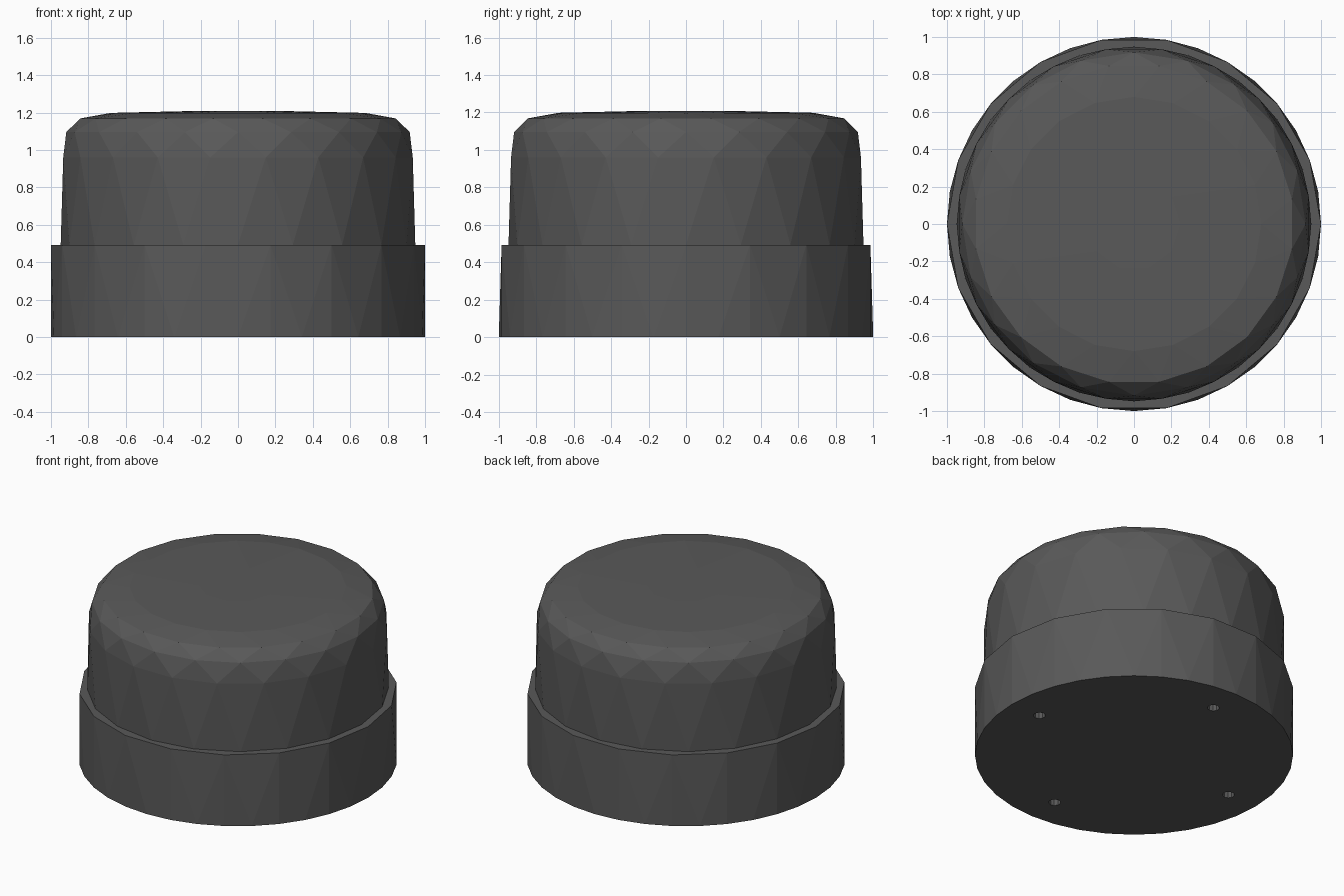
import bpy, bmesh
from math import sin, cos, pi, tau

if "Cube" in bpy.data.objects:
    bpy.data.objects.remove(bpy.data.objects["Cube"])

dark = bpy.data.materials.new("dark_grey")
dark.diffuse_color = (0.1, 0.1, 0.1, 1)
dark.use_nodes = True
dark.node_tree.nodes["Principled BSDF"].inputs["Base Color"].default_value = dark.diffuse_color


def finish(bm, name, material=None):
    bmesh.ops.recalc_face_normals(bm, faces=bm.faces)
    mesh = bpy.data.meshes.new(name)
    bm.to_mesh(mesh)
    bm.free()
    obj = bpy.data.objects.new(name, mesh)
    bpy.context.collection.objects.link(obj)
    if material:
        mesh.materials.append(material)
    return obj


def ring(bm, radius, z, count, shift=0.0):
    return [bm.verts.new((radius * cos(tau * (i + shift) / count),
                          radius * sin(tau * (i + shift) / count), z))
            for i in range(count)]


def stitch(bm, low, high, low_shift=0.0, high_shift=0.0):
    """Triangle strip between two rings, which may differ in side count."""
    n, m = len(low), len(high)
    i = j = 0
    while i < n or j < m:
        a, b = low[i % n], high[j % m]
        next_low = (i + 0.5 + low_shift) / n
        next_high = (j + 0.5 + high_shift) / m
        if j >= m or (i < n and next_low <= next_high):
            i += 1
            bm.faces.new((a, low[i % n], b))
        else:
            j += 1
            bm.faces.new((a, high[j % m], b))


def faceted_body(name, rings):
    """rings: (radius, z, sides, shift) from bottom to top."""
    bm = bmesh.new()
    loops = [ring(bm, *r) for r in rings]
    for k in range(len(rings) - 1):
        stitch(bm, loops[k], loops[k + 1], rings[k][3], rings[k + 1][3])
    bm.faces.new(loops[0])
    bm.faces.new(loops[-1])
    return finish(bm, name, dark)


# Wide base collar
base = faceted_body("base_collar", [(1.0, 0.0, 36, 0), (1.0, 0.493, 18, 0)])

# Rounded cap with staggered facets
faceted_body("cap", [
    (0.948, 0.493, 20, 0.0),
    (0.946, 0.96, 20, 0.5),
    (0.918, 1.095, 20, 0.0),
    (0.855, 1.168, 20, 0.5),
    (0.68, 1.198, 20, 0.0),
    (0.25, 1.208, 10, 0.0),
])

# Four small mounting holes in the underside
bm = bmesh.new()
for k in range(4):
    a = k * pi / 2
    hole = bmesh.ops.create_cone(bm, cap_ends=True, segments=10,
                                 radius1=0.038, radius2=0.038, depth=0.3)
    bmesh.ops.translate(bm, verts=hole["verts"],
                        vec=(0.776 * cos(a), 0.776 * sin(a), 0))
cutter = finish(bm, "mounting_hole_cutter")
cutter.hide_render = True
cutter.display_type = 'WIRE'

mod = base.modifiers.new("mounting_holes", 'BOOLEAN')
mod.operation = 'DIFFERENCE'
mod.solver = 'EXACT'
mod.object = cutter
